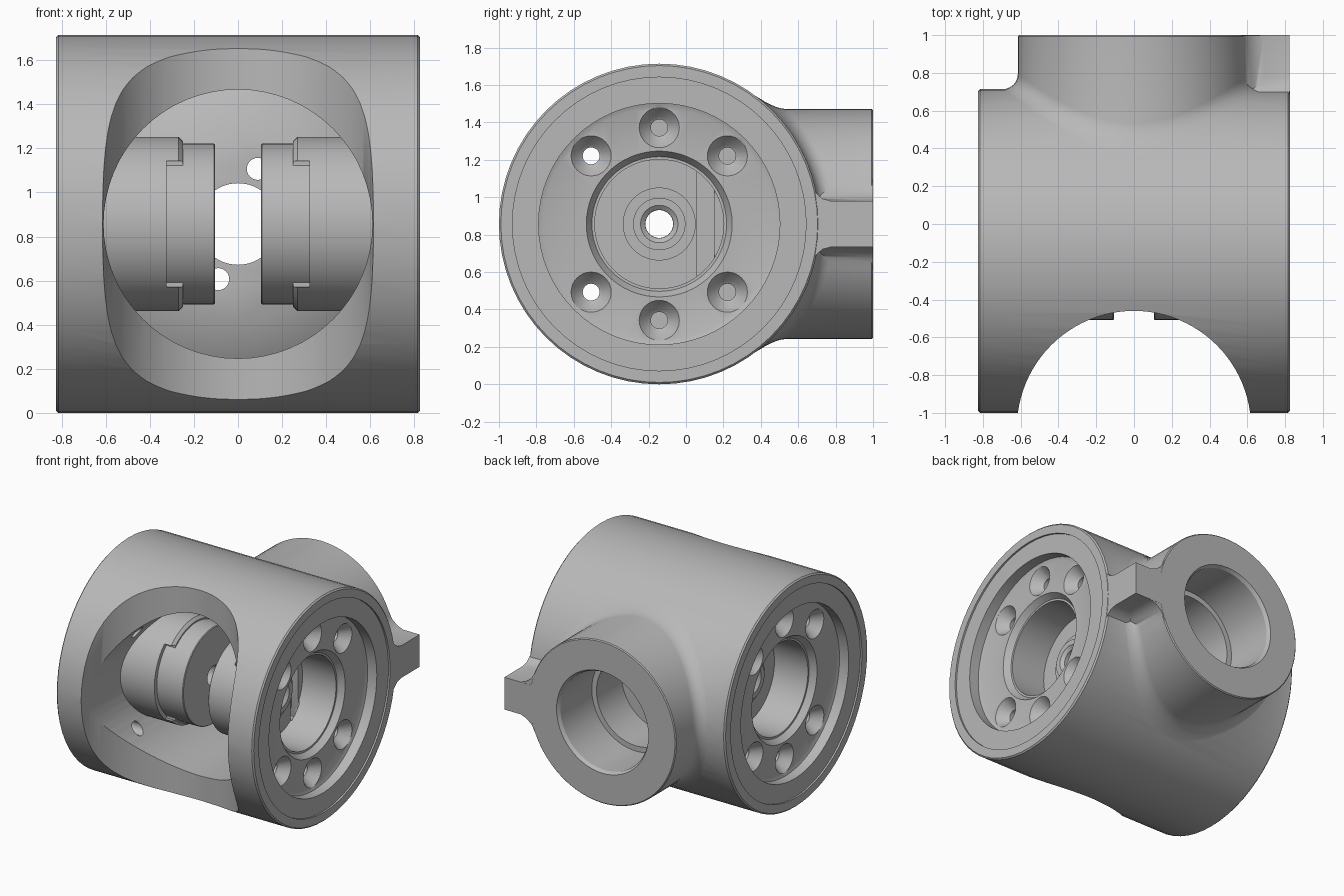
import bpy, bmesh
from math import sin, cos, pi, sqrt, radians
from mathutils import Vector

if "Cube" in bpy.data.objects:
    bpy.data.objects.remove(bpy.data.objects["Cube"])

N = 64
AY, CZ, R = -0.143, 0.857, 0.857      # axis of the main barrel and its radius
BOSS, FILLET = 0.615, 0.08
CENTRE = Vector((0, AY, CZ))
REAR = Vector((0, 0, CZ))

metal = bpy.data.materials.new("machined_grey")
metal.use_nodes = True
metal.diffuse_color = (0.48, 0.48, 0.48, 1)
metal.node_tree.nodes["Principled BSDF"].inputs["Base Color"].default_value = (0.48, 0.48, 0.48, 1)


def from_rings(name, rings, loop=False):
    """Skin a list of point rings; cap the ends or close them into a loop."""
    bm = bmesh.new()
    rows = [[bm.verts.new(p) for p in ring] for ring in rings]
    pairs = list(zip(rows, rows[1:]))
    if loop:
        pairs.append((rows[-1], rows[0]))
    else:
        bm.faces.new(rows[0])
        bm.faces.new(rows[-1])
    n = len(rows[0])
    for a, b in pairs:
        for i in range(n):
            j = (i + 1) % n
            bm.faces.new((a[i], a[j], b[j], b[i]))
    bmesh.ops.recalc_face_normals(bm, faces=bm.faces)
    mesh = bpy.data.meshes.new(name)
    bm.to_mesh(mesh)
    bm.free()
    obj = bpy.data.objects.new(name, mesh)
    bpy.context.collection.objects.link(obj)
    return obj


def lathe(name, profile, axis, centre, side=1, loop=False, n=N):
    """Revolve (distance, radius) pairs about an axis given as 0, 1 or 2."""
    def point(t, r, i):
        p = Vector((0, 0, 0))
        p[axis] = t * side
        p[(axis + 1) % 3] = r * cos(2 * pi * i / n)
        p[(axis + 2) % 3] = r * sin(2 * pi * i / n)
        return p + centre
    return from_rings(name, [[point(t, r, i) for i in range(n)] for t, r in profile], loop)


def box(name, lo, hi):
    ring = lambda x: [(x, lo[1], lo[2]), (x, hi[1], lo[2]), (x, hi[1], hi[2]), (x, lo[1], hi[2])]
    return from_rings(name, [ring(lo[0]), ring(hi[0])])


def combine(obj, tool, operation):
    """Apply a boolean and remove the tool."""
    mod = obj.modifiers.new("bool", 'BOOLEAN')
    mod.operation = operation
    mod.solver = 'EXACT'
    mod.object = tool
    tool.hide_render = True
    graph = bpy.context.evaluated_depsgraph_get()
    mesh = bpy.data.meshes.new_from_object(obj.evaluated_get(graph))
    obj.modifiers.clear()
    obj.data = mesh
    bpy.data.objects.remove(tool)


def finish(obj):
    obj.data.materials.clear()
    obj.data.materials.append(metal)
    bpy.ops.object.select_all(action='DESELECT')
    obj.select_set(True)
    bpy.context.view_layer.objects.active = obj
    bpy.ops.object.shade_smooth_by_angle(angle=radians(30))


# Main barrel
housing = lathe("housing", [(-0.825, R - 0.01), (-0.815, R), (0.815, R), (0.825, R - 0.01)], 0, CENTRE)


# Rear boss with a fillet that follows the barrel surface
def boss_ring(r, lift=None, y=None):
    pts = []
    for i in range(N):
        a = 2 * pi * i / N
        z = r * sin(a)
        depth = y if y is not None else AY + sqrt(R * R - z * z) + lift
        pts.append((r * cos(a), depth, CZ + z))
    return pts


rings = [boss_ring(BOSS + FILLET, y=0), boss_ring(BOSS + FILLET, lift=-0.004)]
for k in range(1, 7):
    t = k / 6 * pi / 2
    rings.append(boss_ring(BOSS + FILLET * (1 - sin(t)), lift=FILLET * (1 - cos(t))))
rings += [boss_ring(BOSS, y=0.993), boss_ring(BOSS - 0.007, y=1)]
combine(housing, from_rings("rear_boss", rings), 'UNION')

# Side rib, flared towards the barrel and towards the boss
rib = [(0.5, 0.42), (0.6, 0.37), (0.655, 0.25), (0.69, 0.17), (0.73, 0.135), (0.78, 0.122), (1, 0.122)]
outline = rib + [(y, -z) for y, z in reversed(rib)]
combine(housing, from_rings("rib", [[(x, y, CZ + z) for y, z in outline] for x in (0.45, 0.823)]), 'UNION')
flare = [(0.5, 0.3), (0.56, 0.24), (0.595, 0.175), (0.64, 0.14), (0.69, 0.121), (0.72, 0.121)]
outline = flare + [(x, -z) for x, z in reversed(flare)]
combine(housing, from_rings("rib_flare", [[(x, y, CZ + z) for x, z in outline] for y in (0.5, 0.999)]), 'UNION')

# Front scoop, inner chamber and stepped rear bore
combine(housing, lathe("scoop", [(-1, 0.62), (1, 0.62)], 2, Vector((0, -1.08, CZ)), n=96), 'DIFFERENCE')
combine(housing, lathe("chamber", [(-1.3, 0.61), (0.25, 0.61), (0.15, 0.43)], 1, REAR), 'DIFFERENCE')
combine(housing, lathe("rear_bore", [(1.05, 0.385), (0.999, 0.385), (0.975, 0.37), (0.6, 0.37), (0.6, 0.33),
                                     (0.3, 0.33), (0.3, 0.185), (0, 0.185)], 1, REAR), 'DIFFERENCE')
for s in (-1, 1):
    combine(housing, lathe("rear_screw_hole", [(0.05, 0.05), (0.45, 0.05)], 1,
                           Vector((0.09 * s, 0, CZ + 0.25 * s)), n=24), 'DIFFERENCE')

# End recesses and bolt holes
for s in (-1, 1):
    combine(housing, lathe("end_recess", [(0.4, 0.36), (0.68, 0.36), (0.725, 0.39), (0.725, 0.62), (0.735, 0.645),
                                          (0.812, 0.645), (0.812, 0.785), (0.9, 0.785)], 0, CENTRE, s), 'DIFFERENCE')
    for deg in (45, 90, 135, 225, 270, 315):
        a = radians(deg)
        at = CENTRE + Vector((0, 0.515 * cos(a), 0.515 * sin(a)))
        inner = 0.4 if deg in (135, 225) else 0.57
        combine(housing, lathe("bolt_hole", [(inner, 0.045), (0.65, 0.045), (0.66, 0.06), (0.726, 0.108),
                                             (0.76, 0.108)], 0, at, s, n=32), 'DIFFERENCE')
finish(housing)

# Bearing sleeves and inner discs facing each other in the chamber
for side, s in (("left", 1), ("right", -1)):
    sleeve = lathe(side + "_sleeve", [(0.25, 0.075), (0.25, 0.375), (0.27, 0.395), (0.68, 0.395), (0.68, 0.345),
                                      (0.4, 0.345), (0.4, 0.195), (0.42, 0.195), (0.42, 0.14), (0.46, 0.14),
                                      (0.46, 0.1), (0.44, 0.075)], 0, CENTRE, s, loop=True)
    x = sorted((0.2 * s, 0.325 * s))
    combine(sleeve, box("front_slot", (x[0], AY - 0.5, CZ - 0.285), (x[1], AY - 0.25, CZ + 0.285)), 'DIFFERENCE')
    x = sorted((0.2 * s, 0.41 * s))
    combine(sleeve, box("rear_slot", (x[0], AY + 0.2, CZ - 0.285), (x[1], AY + 0.3, CZ + 0.285)), 'DIFFERENCE')
    finish(sleeve)
    finish(lathe(side + "_disc", [(0.105, 0.074), (0.105, 0.36), (0.11, 0.365), (0.345, 0.365), (0.345, 0.074)],
                 0, CENTRE, s, loop=True))
